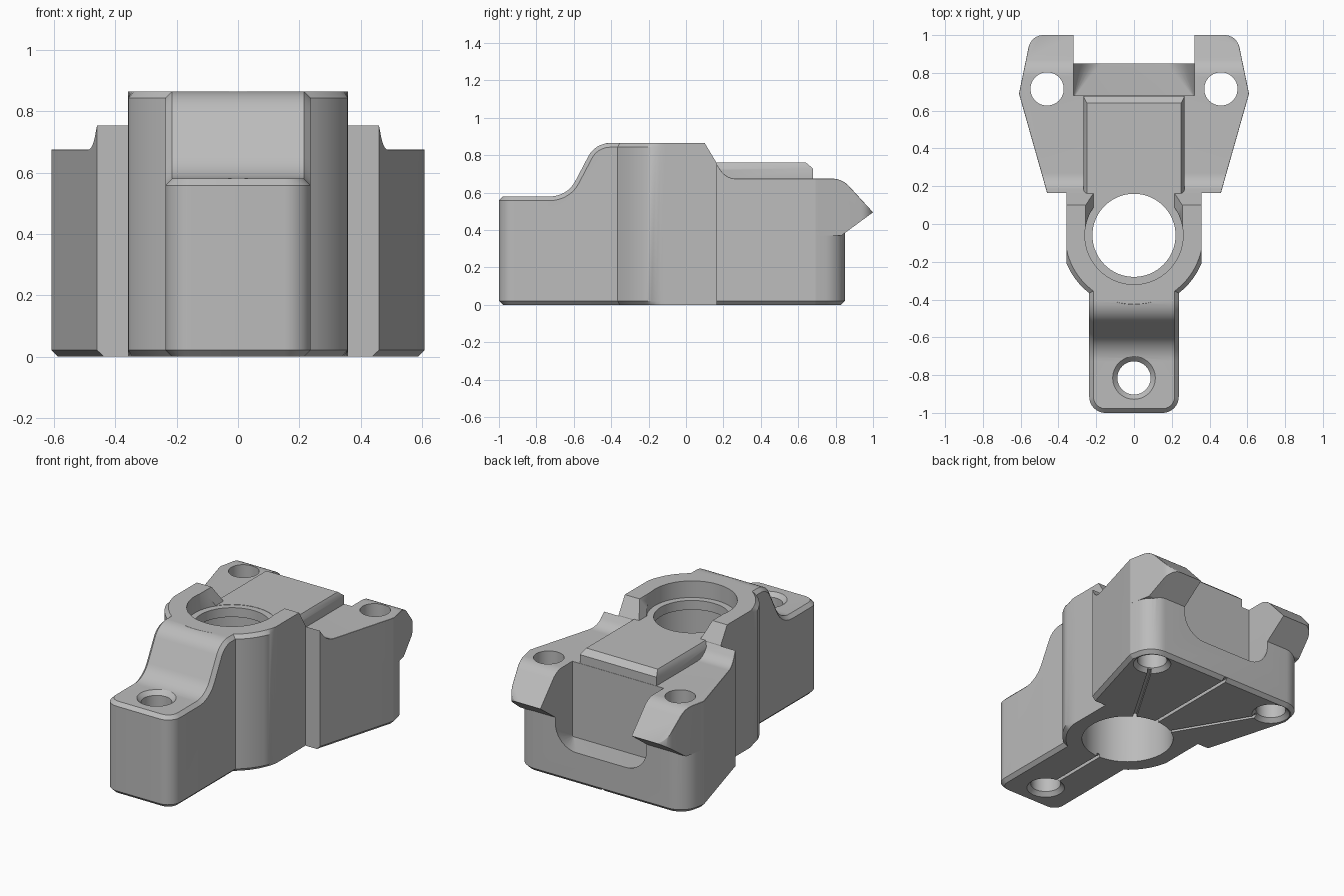
import bpy, bmesh, math
from mathutils import Vector

if "Cube" in bpy.data.objects:
    bpy.data.objects.remove(bpy.data.objects["Cube"], do_unlink=True)

grey = bpy.data.materials.new("plain_grey")
grey.use_nodes = True
grey.diffuse_color = (0.5, 0.5, 0.5, 1)
grey.node_tree.nodes["Principled BSDF"].inputs["Base Color"].default_value = (0.5, 0.5, 0.5, 1)


def loft(name, sections):
    """Closed solid through matching rings of points."""
    bm = bmesh.new()
    rings = [[bm.verts.new(p) for p in s] for s in sections]
    n = len(rings[0])
    for a, b in zip(rings, rings[1:]):
        for i in range(n):
            j = (i + 1) % n
            bm.faces.new((a[i], a[j], b[j], b[i]))
    bm.faces.new(rings[0])
    bm.faces.new(rings[-1])
    bmesh.ops.recalc_face_normals(bm, faces=bm.faces)
    me = bpy.data.meshes.new(name)
    bm.to_mesh(me)
    bm.free()
    me.materials.append(grey)
    ob = bpy.data.objects.new(name, me)
    bpy.context.collection.objects.link(ob)
    return ob


def fillet(corners, steps=8):
    """Polygon from (a, b, radius) corners, rounded where radius > 0."""
    out = []
    for i, (x, y, r) in enumerate(corners):
        p = Vector((x, y))
        if r == 0:
            out.append(p)
            continue
        u = (Vector(corners[i - 1][:2]) - p).normalized()
        v = (Vector(corners[(i + 1) % len(corners)][:2]) - p).normalized()
        half = u.angle(v) / 2
        c = p + (u + v).normalized() * (r / math.sin(half))
        t = r / math.tan(half)
        s, e = p + u * t - c, p + v * t - c
        out += [c + s.lerp(e, k / steps).normalized() * r for k in range(steps + 1)]
    return out


def mirrored(half):
    return fillet(half + [(-x, y, r) for x, y, r in reversed(half)])


def plan_prism(name, pts, z0, z1):
    return loft(name, [[(p[0], p[1], z) for p in pts] for z in (z0, z1)])


def side_prism(name, pts, x):
    return loft(name, [[(s, p[0], p[1]) for p in pts] for s in (-x, x)])


def lathe(name, x, y, rings, n=64):
    """Turned solid from (z, radius) rings."""
    return loft(name, [[(x + r * math.cos(math.tau * k / n), y + r * math.sin(math.tau * k / n), z)
                        for k in range(n)] for z, r in rings])


def combine(target, tool, op):
    mod = target.modifiers.new(op.lower(), 'BOOLEAN')
    mod.operation, mod.object, mod.solver = op, tool, 'EXACT'
    bpy.context.view_layer.objects.active = target
    bpy.ops.object.modifier_apply(modifier=mod.name)
    bpy.data.objects.remove(tool, do_unlink=True)


def chamfer(ob, width, top=True, bottom=True):
    """Chamfer convex edges between upright walls and top or bottom faces."""
    bm = bmesh.new()
    bm.from_mesh(ob.data)
    bmesh.ops.remove_doubles(bm, verts=bm.verts, dist=0.0002)
    picked = []
    for e in bm.edges:
        if len(e.link_faces) != 2 or not e.is_convex:
            continue
        zs = sorted((f.normal.z for f in e.link_faces), key=abs)
        if abs(zs[0]) < 0.1 and ((top and zs[1] > 0.3) or (bottom and zs[1] < -0.9)):
            picked.append(e)
    bmesh.ops.bevel(bm, geom=picked, offset=width, segments=1, affect='EDGES',
                    clamp_overlap=True)
    bm.to_mesh(ob.data)
    bm.free()


# Front tab with its S-shaped ramp
body = side_prism("clamp_body", fillet([
    (-1, 0, 0), (-1, .58, 0), (-.635, .58, .15), (-.485, .865, .13),
    (-.25, .865, 0), (-.25, 0, 0)]), .5)
combine(body, plan_prism("tab_plan", mirrored([(.237, -.25, 0), (.237, -1, .085)]), -.1, 1), 'INTERSECT')
chamfer(body, .022)

# Round collar, flattened at the sides
BY = -.06
collar = lathe("collar", 0, BY, [(0, .365), (.022, .387), (.843, .387), (.865, .365)], 96)
for v in collar.data.vertices:
    v.co.x = max(-.358, min(.358, v.co.x))
    v.co.y = min(.1, v.co.y)
combine(body, collar, 'UNION')
combine(body, side_prism("collar_back", [
    (BY, 0), (.3, 0), (.3, .6), (.163, .6), (.163, .76), (.1, .865), (BY, .865)], .358), 'UNION')

# Wing block: lower base with rounded rear corners
wing = plan_prism("wing_base", mirrored([(.442, .1, 0), (.609, .69, .03), (.575, .85, .13)]), 0, .4)
chamfer(wing, .022, top=False)

# Upper wings with overhanging rear hooks
upper = side_prism("wing_upper", fillet([
    (.05, .37, 0), (.83, .37, .02), (1, .495, 0), (.835, .675, .12),
    (.215, .675, .1), (.08, .88, 0), (.05, .88, 0)]), .8)
combine(upper, plan_prism("wing_plan", mirrored([(.442, .1, 0), (.609, .69, .03), (.545, 1, .08)]), 0, 1.2),
        'INTERSECT')
chamfer(upper, .022, bottom=False)
combine(wing, upper, 'UNION')
combine(wing, plan_prism("wing_front_cut", [(-1, -.2), (1, -.2), (1, .163), (-1, .163)], -.1, 1.2),
        'DIFFERENCE')

# Rear pocket between the hooks
def pocket_ring(y, r):
    return [(p.x, y, p.y) for p in mirrored([(.32, 1.2, 0), (.32, .2, r)])]

combine(wing, loft("pocket_cut", [pocket_ring(.68, .01), pocket_ring(.83, .13),
                                  pocket_ring(.852, .15), pocket_ring(1.1, .15)]), 'DIFFERENCE')
combine(body, wing, 'UNION')

# Raised middle plate
def plate_ring(z, x, y):
    return [(-x, .1, z), (x, .1, z), (x, y, z), (-x, y, z)]

combine(body, loft("plate", [plate_ring(.5, .268, .678), plate_ring(.73, .268, .678),
                             plate_ring(.762, .25, .64)]), 'UNION')

# Channel through the collar, seat, and main bore with a thin lip
combine(body, loft("channel_cut", [
    [(-.215, y, .762), (.215, y, .762), (.256, y, .866), (.256, y, 1), (-.256, y, 1), (-.256, y, .866)]
    for y in (BY, .3)]), 'DIFFERENCE')
combine(body, lathe("seat_cut", 0, BY, [(.76, .26), (1, .26)]), 'DIFFERENCE')
combine(body, lathe("bore_cut", 0, BY, [(-.1, .27), (.7, .27), (.701, .22), (1, .22)]), 'DIFFERENCE')

# Screw holes with countersinks, and the grooves that lead to them
holes = [(0, -.815), (.46, .715), (-.46, .715)]
for x, y in holes:
    rings = [(-.03, .14), (.025, .088), (1, .088)]
    if x == 0:
        rings = rings[:2] + [(.555, .088), (.61, .143)]
    combine(body, lathe("hole_cut", x, y, rings, 48), 'DIFFERENCE')
for x, y in holes + [(0, .95)]:
    end = Vector((x, y))
    start = Vector((0, BY))
    side = (end - start).orthogonal().normalized() * .011
    combine(body, plan_prism("groove_cut", [start + side, end + side, end - side, start - side], -.05, .02),
            'DIFFERENCE')

# Smooth shading on the curves
bpy.ops.object.select_all(action='DESELECT')
body.select_set(True)
bpy.context.view_layer.objects.active = body
bpy.ops.object.shade_smooth_by_angle(angle=math.radians(30))
